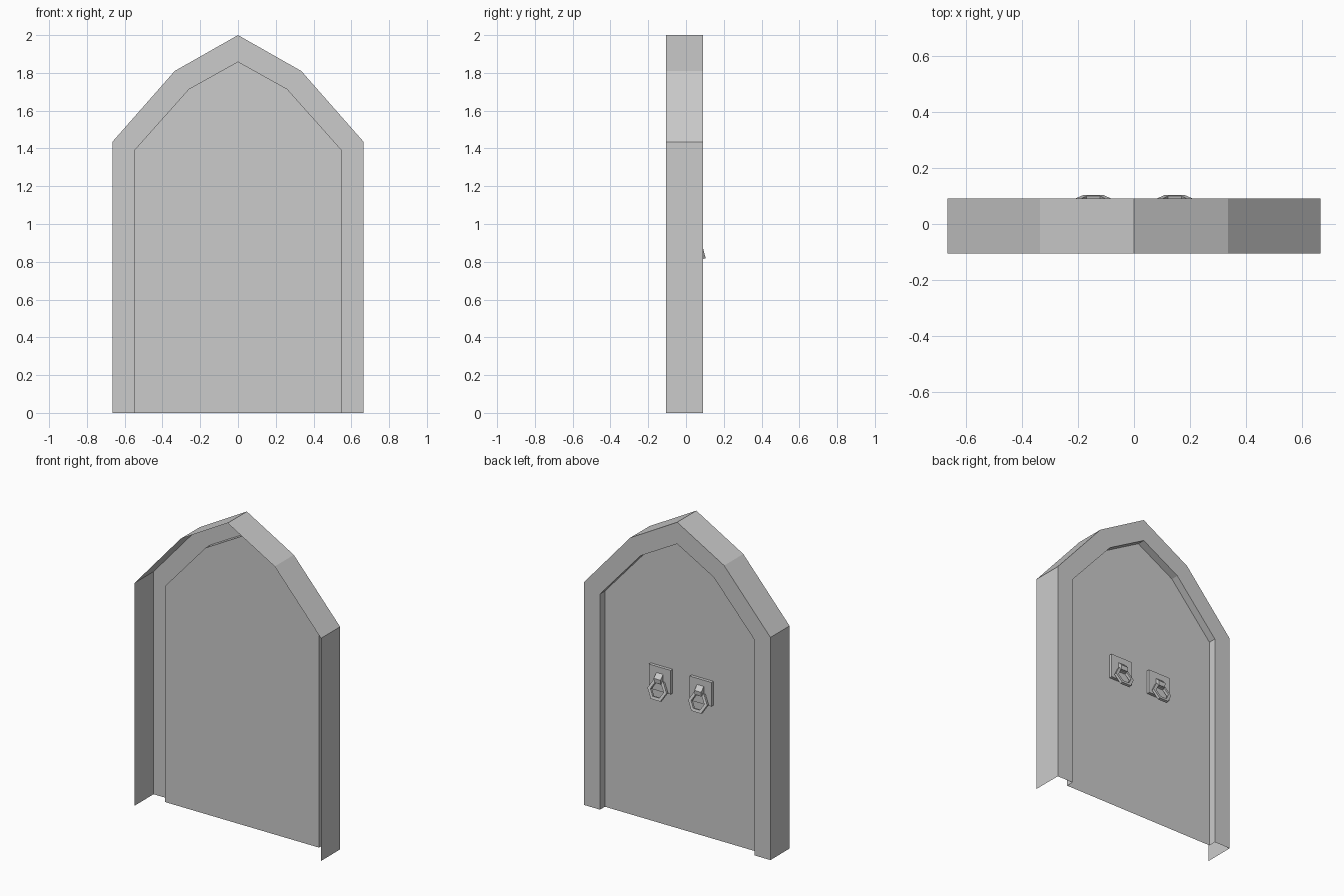
import bpy, bmesh
from math import cos, sin, pi, radians
from mathutils import Matrix, Vector

if "Cube" in bpy.data.objects:
    bpy.data.objects.remove(bpy.data.objects["Cube"])

Y_FRONT, Y_BACK, Y_PANEL = -0.105, 0.09, 0.04


def arch(pts):
    """Full arch outline from its right half (foot to peak)."""
    return pts + [(-x, z) for x, z in reversed(pts[:-1])]


OUTER = arch([(0.665, 0), (0.665, 1.435), (0.335, 1.81), (0, 2.0)])
INNER = arch([(0.55, 0), (0.55, 1.39), (0.26, 1.715), (0, 1.86)])


def finish(name, bm):
    mesh = bpy.data.meshes.new(name)
    bm.to_mesh(mesh)
    bm.free()
    obj = bpy.data.objects.new(name, mesh)
    bpy.context.collection.objects.link(obj)
    return obj


def bridge(bm, a, b, closed=False):
    n = len(a)
    for i in range(n if closed else n - 1):
        j = (i + 1) % n
        bm.faces.new((a[i], b[i], b[j], a[j]))


def prism(name, profile, x0, x1):
    """Solid extruded along x from a (y, z) profile."""
    bm = bmesh.new()
    a, b = [[bm.verts.new((x, y, z)) for y, z in profile] for x in (x0, x1)]
    bridge(bm, a, b, True)
    bm.faces.new(a)
    bm.faces.new(b)
    bmesh.ops.recalc_face_normals(bm, faces=bm.faces)
    return finish(name, bm)


# Frame: open-fronted shell with outer wall, back face and inner reveal
bm = bmesh.new()
loops = [[bm.verts.new((x, y, z)) for x, z in outline]
         for outline, y in ((OUTER, Y_FRONT), (OUTER, Y_BACK),
                            (INNER, Y_BACK), (INNER, Y_PANEL))]
for a, b in zip(loops, loops[1:]):
    bridge(bm, a, b)
bm.normal_update()
wall = max(bm.faces, key=lambda f: f.calc_center_median().x)
if wall.normal.x < 0:
    bmesh.ops.reverse_faces(bm, faces=bm.faces)
finish("door_frame", bm)

# Door panel: single sheet facing the back
bm = bmesh.new()
face = bm.faces.new([bm.verts.new((x, Y_PANEL, z)) for x, z in INNER])
face.normal_update()
if face.normal.y < 0:
    face.normal_flip()
finish("door_panel", bm)

# Pair of door knockers
for side, sx in (("left", -1), ("right", 1)):
    cx = sx * 0.145
    # Square backing plate
    prism("knocker_plate_" + side,
          [(0.04, 0.86), (0.06, 0.86), (0.06, 1.015), (0.04, 1.015)],
          cx - 0.078, cx + 0.078)
    # Wedge bracket holding the ring
    prism("knocker_bracket_" + side,
          [(0.06, 0.925), (0.085, 0.92), (0.088, 0.948), (0.06, 0.975)],
          cx - 0.024, cx + 0.024)
    # Tilted six-sided ring
    bm = bmesh.new()
    tilt = Matrix.Translation((cx, 0.081, 0.874)) @ Matrix.Rotation(radians(15), 4, 'X')
    rings = [[bm.verts.new(tilt @ Vector((r * cos(k * pi / 3), y, r * sin(k * pi / 3))))
              for k in range(6)]
             for r, y in ((0.068, -0.008), (0.068, 0.008), (0.047, 0.008), (0.047, -0.008))]
    for i in range(4):
        bridge(bm, rings[i], rings[(i + 1) % 4], True)
    bmesh.ops.recalc_face_normals(bm, faces=bm.faces)
    finish("knocker_ring_" + side, bm)
